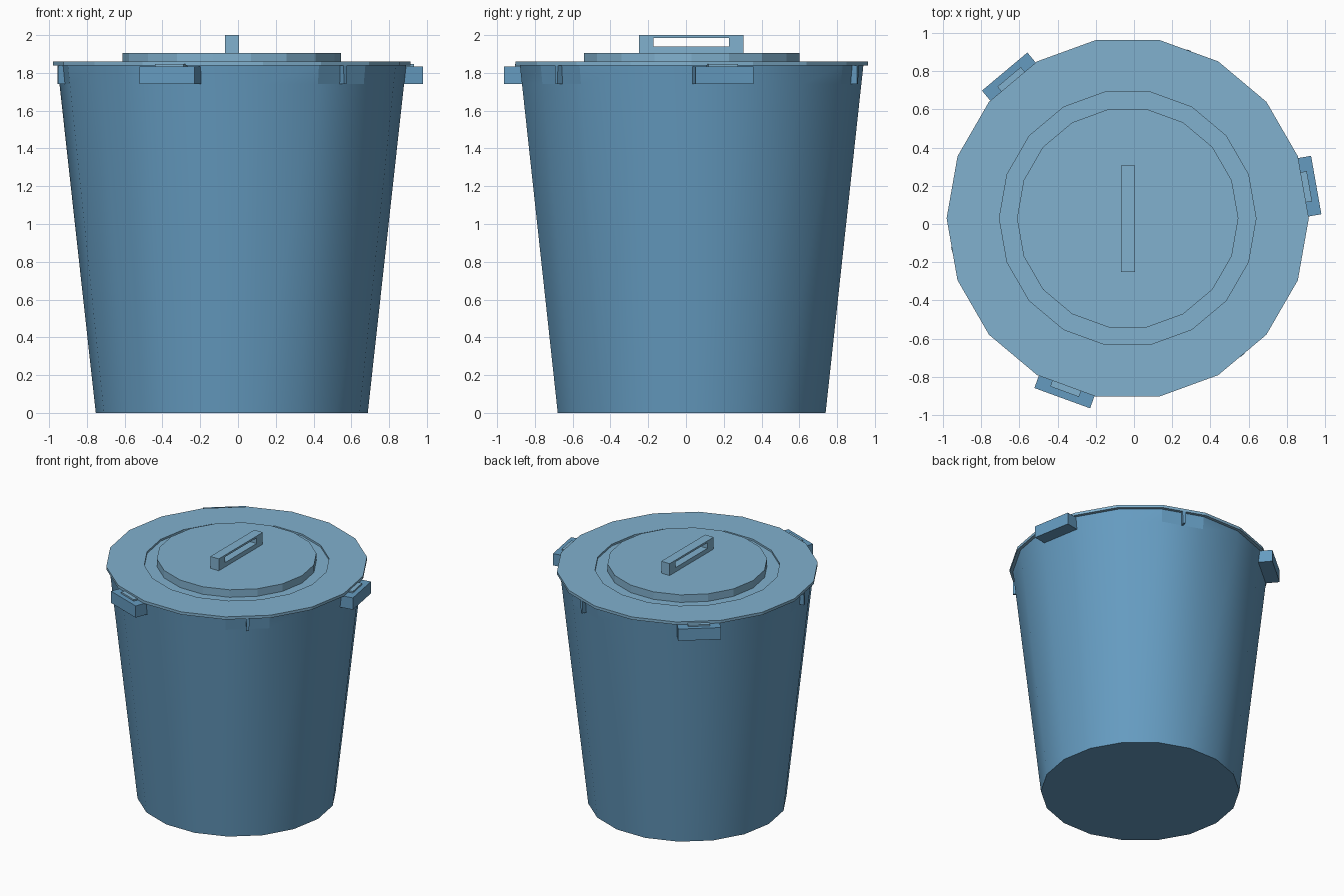
import bpy, bmesh, math
from mathutils import Matrix, Vector

if "Cube" in bpy.data.objects:
    bpy.data.objects.remove(bpy.data.objects["Cube"])

CX, CY, SIDES = -0.033, 0.03, 18


def material(name, rgb):
    m = bpy.data.materials.new(name)
    m.diffuse_color = (*rgb, 1)
    m.use_nodes = True
    m.node_tree.nodes["Principled BSDF"].inputs["Base Color"].default_value = m.diffuse_color
    return m


BODY = material("body_blue", (0.13, 0.33, 0.53))
LID = material("lid_blue", (0.22, 0.44, 0.62))


def finish(name, bm, mat, smooth=False):
    bmesh.ops.recalc_face_normals(bm, faces=bm.faces[:])
    me = bpy.data.meshes.new(name)
    bm.to_mesh(me)
    bm.free()
    me.materials.append(mat)
    ob = bpy.data.objects.new(name, me)
    bpy.context.collection.objects.link(ob)
    if smooth:
        bpy.ops.object.select_all(action='DESELECT')
        ob.select_set(True)
        bpy.context.view_layer.objects.active = ob
        bpy.ops.object.shade_smooth_by_angle(angle=math.radians(30))
    return ob


def lathe(name, profile, mat, smooth=False):
    """Stack of 18-sided rings, capped at both ends."""
    bm = bmesh.new()
    rings = []
    for r, z in profile:
        rings.append([bm.verts.new((CX + r * math.cos(math.tau * i / SIDES),
                                    CY + r * math.sin(math.tau * i / SIDES), z))
                      for i in range(SIDES)])
    for a, b in zip(rings, rings[1:]):
        for i in range(SIDES):
            j = (i + 1) % SIDES
            bm.faces.new((a[i], a[j], b[j], b[i]))
    bm.faces.new(rings[0])
    bm.faces.new(rings[-1])
    return finish(name, bm, mat, smooth)


def radial_box(name, angle, r0, r1, width, z0, z1, mat, taper=1.0):
    """Box facing outward at an angle; taper narrows its lower end."""
    bm = bmesh.new()
    bmesh.ops.create_cube(bm, size=1)
    for v in bm.verts:
        w = width * (taper if v.co.z < 0 else 1)
        v.co = Vector((r1 if v.co.x > 0 else r0, v.co.y * w,
                       z1 if v.co.z > 0 else z0))
    bm.transform(Matrix.Translation((CX, CY, 0)) @
                 Matrix.Rotation(math.radians(angle), 4, 'Z'))
    return finish(name, bm, mat)


# Tapered bucket; three flat panels in the top band sit behind the ribs
body = lathe("bin_body", [(0.72, 0), (0.912, 1.74), (0.923, 1.838)], BODY, smooth=True)
for k in (3, 9, 15):
    body.data.polygons[SIDES + k].use_smooth = False

# Lid with shallow groove and raised centre
lathe("lid", [(0.947, 1.838), (0.947, 1.86), (0.671, 1.86), (0.671, 1.845),
              (0.579, 1.845), (0.579, 1.905)], LID)

# Three clips with lid tabs, and three ribs opposite them
for k in range(3):
    a = 10 + 120 * k
    radial_box(f"clip_{k}", a, 0.86, 1.001, 0.31, 1.74, 1.834, BODY)
    radial_box(f"clip_tab_{k}", a, 0.90, 0.965, 0.16, 1.83, 1.846, LID)
    radial_box(f"rim_rib_{k}", a + 180, 0.88, 0.935, 0.026, 1.74, 1.838, BODY, 0.6)

# Lid handle: outer and inner rectangles bridged and extruded along x
bm = bmesh.new()
outer = [(-0.25, 1.90), (0.305, 1.90), (0.305, 2.0), (-0.25, 2.0)]
inner = [(-0.172, 1.94), (0.228, 1.94), (0.228, 1.985), (-0.172, 1.985)]
ov = [bm.verts.new((-0.069, y, z)) for y, z in outer]
iv = [bm.verts.new((-0.069, y, z)) for y, z in inner]
for i in range(4):
    j = (i + 1) % 4
    bm.faces.new((ov[i], ov[j], iv[j], iv[i]))
ext = bmesh.ops.extrude_face_region(bm, geom=bm.faces[:], use_keep_orig=True)
bmesh.ops.translate(bm, vec=(0.074, 0, 0),
                    verts=[g for g in ext["geom"] if isinstance(g, bmesh.types.BMVert)])
finish("lid_handle", bm, LID)
